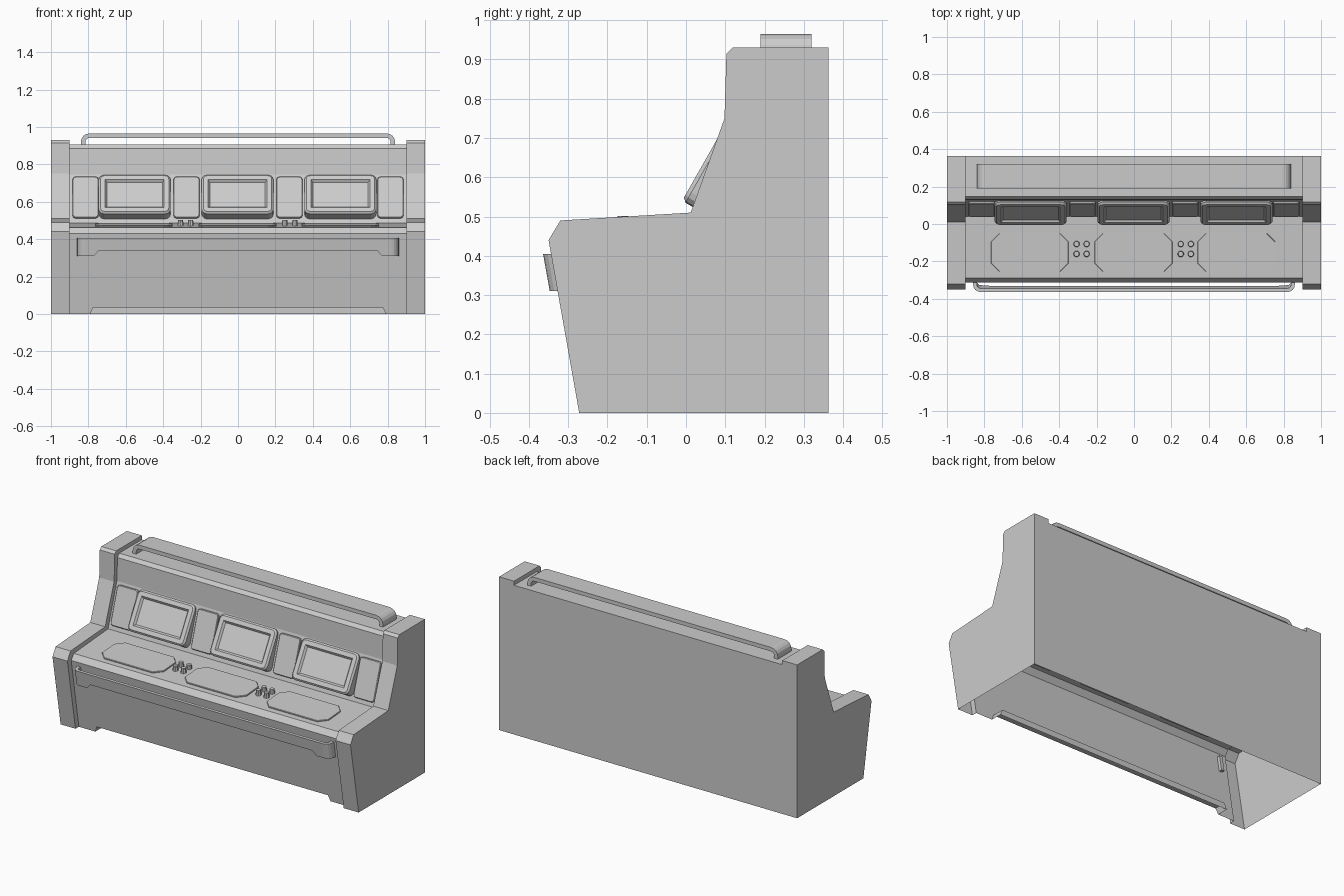
import bpy, bmesh, math
from mathutils import Vector

if "Cube" in bpy.data.objects:
    bpy.data.objects.remove(bpy.data.objects["Cube"])


def finish(name, bm):
    bmesh.ops.remove_doubles(bm, verts=bm.verts, dist=1e-5)
    bmesh.ops.recalc_face_normals(bm, faces=bm.faces)
    me = bpy.data.meshes.new(name)
    bm.to_mesh(me)
    bm.free()
    ob = bpy.data.objects.new(name, me)
    bpy.context.collection.objects.link(ob)
    return ob


def add_face(bm, pts):
    return bm.faces.new([bm.verts.new(p) for p in pts])


def rounded(w, h, c, n=1):
    """Rectangle outline centred on 0 with corners cut (n=1) or rounded."""
    pts = []
    for k, (sx, sy) in enumerate([(1, 1), (-1, 1), (-1, -1), (1, -1)]):
        for i in range(n + 1):
            a = math.pi / 2 * (k + i / n)
            pts.append((sx * (w / 2 - c) + c * math.cos(a), sy * (h / 2 - c) + c * math.sin(a)))
    return pts


def plate(name, x, base, top, w, depth, c, n=1, rim=0.006, screen=False):
    """Plate on a slope: base/top are the (y, z) ends of its front face."""
    lo, hi = Vector((x, *base)), Vector((x, *top))
    v = (hi - lo).normalized()
    nrm = Vector((1, 0, 0)).cross(v)
    mid = (lo + hi) / 2
    bm = bmesh.new()
    at = lambda a, b, d: mid + Vector((a, 0, 0)) + v * b + nrm * d
    pts = rounded(w, (hi - lo).length, c, n)
    back = add_face(bm, [at(a, b, -depth) for a, b in pts])
    r = bmesh.ops.extrude_face_region(bm, geom=[back])
    front = [g for g in r['geom'] if isinstance(g, bmesh.types.BMFace)][0]
    bmesh.ops.translate(bm, verts=front.verts, vec=nrm * (depth - rim))
    # bevelled rim, then the sunken glass
    bmesh.ops.inset_region(bm, faces=[front], thickness=rim)
    bmesh.ops.translate(bm, verts=front.verts, vec=nrm * rim)
    if screen:
        bmesh.ops.inset_region(bm, faces=[front], thickness=0.025)
        bmesh.ops.inset_region(bm, faces=[front], thickness=0.01)
        bmesh.ops.translate(bm, verts=front.verts, vec=-nrm * 0.012)
    return finish(name, bm)


def u_rail(name, hw, rise, c, t, place, n=4):
    """U-shaped band; place(u, v, side) maps to 3D, side 0/1 is the band's width."""
    def path(hw, rise, c):
        arc = [(hw - c + c * math.cos(math.pi / 2 * i / n),
                rise - c + c * math.sin(math.pi / 2 * i / n)) for i in range(n + 1)]
        half = [(hw, 0)] + arc + [(hw - 0.09, rise), (hw - 0.115, rise)]
        return half + [(-a, b) for a, b in reversed(half)]
    out, inn = path(hw, rise, c), path(hw - t, rise - t, max(c - t, 0.004))
    bm = bmesh.new()
    rings = [[bm.verts.new(p) for p in (place(*o, 0), place(*o, 1), place(*i, 1), place(*i, 0))]
             for o, i in zip(out, inn)]
    for a, b in zip(rings, rings[1:]):
        for k in range(4):
            bm.faces.new((a[k], a[(k + 1) % 4], b[(k + 1) % 4], b[k]))
    bm.faces.new(rings[0])
    bm.faces.new(rings[-1])
    return finish(name, bm)


# Cabinet shell: raised end profiles and recessed centre, open underneath
outer = [(-.272, 0), (-.35, .44), (-.32, .49), (.012, .51), (.098, .75),
         (.103, .915), (.118, .93), (.363, .93), (.363, 0)]
inner = [(-.24, 0), (-.313, .43), (-.288, .463), (.04, .487), (.125, .745),
         (.13, .885), (.147, .905), (.363, .905), (.363, 0)]
bm = bmesh.new()
for s in (-1, 1):
    add_face(bm, [(s, *p) for p in outer])
    for i in range(8):
        a, b, c, d = outer[i], outer[i + 1], inner[i], inner[i + 1]
        add_face(bm, [(s, *a), (s, *b), (s * .9, *b), (s * .9, *a)])
        if i < 7:
            add_face(bm, [(s * .9, *a), (s * .9, *b), (s * .9, *d), (s * .9, *c)])
for a, b in list(zip(inner, inner[1:]))[1:]:
    add_face(bm, [(-.9, *a), (.9, *a), (.9, *b), (-.9, *b)])
# Front panel with toe-kick recess
kick = [(-.79, -.24, 0), (-.775, -.246, .035), (.775, -.246, .035), (.79, -.24, 0)]
add_face(bm, [(-.9, -.24, 0)] + kick + [(.9, -.24, 0), (.9, -.313, .43), (-.9, -.313, .43)])
deep = [(x, -.17, z) for x, y, z in kick]
for i in range(3):
    add_face(bm, [kick[i], kick[i + 1], deep[i + 1], deep[i]])
add_face(bm, deep)
finish("console_cabinet", bm)

# Screens in tilted housings
for i, x in enumerate((-.5525, -.0025, .5475)):
    plate(f"screen_{i + 1}", x, (-.01, .54), (.108, .748), .385, .07, .03, 3, .01, True)

# Small instrument panels between the screens
for i, x in enumerate((-.815, -.275, .275, .815)):
    plate(f"instrument_panel_{i + 1}", x, (.036, .515), (.108, .735), .14, .025, .016, 2, .004)

# Desk pads
for i, x in enumerate((-.5575, -.0025, .5475)):
    plate(f"desk_pad_{i + 1}", x, (-.255, .473), (-.05, .487), .415, .014, .045, 1, .002)

# Button clusters
for i, cx in enumerate((-.28, .277)):
    bm = bmesh.new()
    for dx in (-.027, .027):
        for y in (-.107, -.16):
            r = bmesh.ops.create_cone(bm, cap_ends=True, segments=10, radius1=.018,
                                      radius2=.014, depth=.04)
            bmesh.ops.translate(bm, verts=r['verts'], vec=(cx + dx, y, .482))
    finish(f"buttons_{i + 1}", bm)


# Front grab rail, leaning with the front panel and deeper at its ends
def front_place(u, v, side):
    z = .405 if side else (.31 if abs(u) > .755 else .338)
    return (u, -.29 - v + .18 * (.405 - z), z)


u_rail("front_rail", .86, .074, .04, .02, front_place)

# Top handle
u_rail("top_handle", .84, .065, .045, .024,
       lambda u, v, side: (u, .32 if side else .19, .90 + v))
